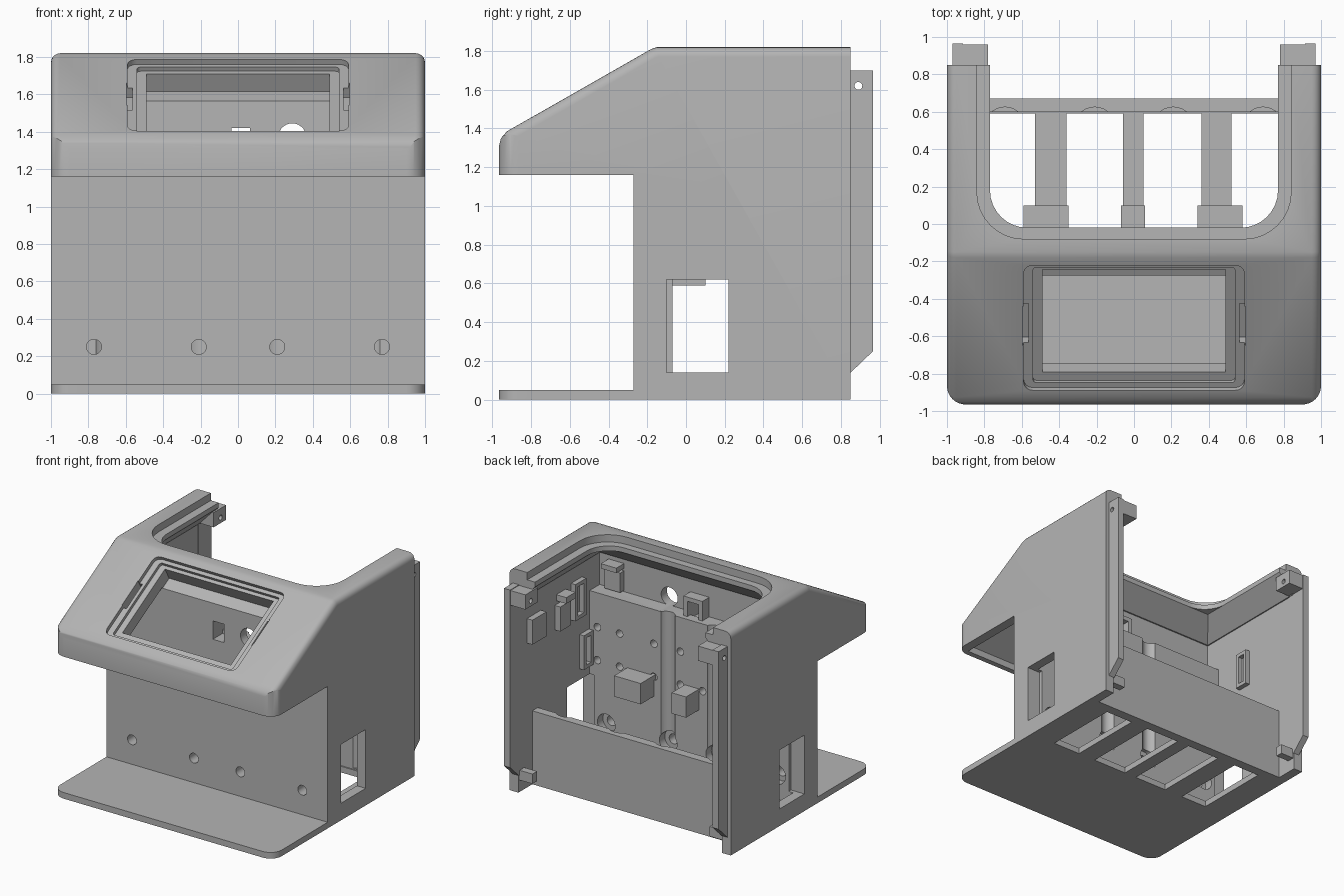
import bpy, bmesh, math
from mathutils import Matrix, Vector

if "Cube" in bpy.data.objects:
    bpy.data.objects.remove(bpy.data.objects["Cube"])

grey = bpy.data.materials.new("warm_grey_plastic")
grey.use_nodes = True
grey.diffuse_color = (0.46, 0.46, 0.46, 1)
grey.node_tree.nodes["Principled BSDF"].inputs["Base Color"].default_value = grey.diffuse_color


def make(name, bm):
    bmesh.ops.recalc_face_normals(bm, faces=bm.faces)
    mesh = bpy.data.meshes.new(name)
    bm.to_mesh(mesh)
    bm.free()
    mesh.materials.append(grey)
    obj = bpy.data.objects.new(name, mesh)
    bpy.context.scene.collection.objects.link(obj)
    return obj


def prism(points, axis, lo, hi):
    """Extrude a 2D outline along x (points are y,z) or z (points are x,y)."""
    bm = bmesh.new()
    place = (lambda p: (lo, p[0], p[1])) if axis == "x" else (lambda p: (p[0], p[1], lo))
    face = bm.faces.new([bm.verts.new(place(p)) for p in points])
    new = bmesh.ops.extrude_face_region(bm, geom=[face])["geom"]
    move = Vector((hi - lo, 0, 0) if axis == "x" else (0, 0, hi - lo))
    bmesh.ops.translate(bm, vec=move, verts=[v for v in new if isinstance(v, bmesh.types.BMVert)])
    bmesh.ops.recalc_face_normals(bm, faces=bm.faces)
    return bm


def box(name, x, y, z):
    return make(name, prism([(x[0], y[0]), (x[1], y[0]), (x[1], y[1]), (x[0], y[1])], "z", *z))


def rounded_plan(half, front, back, radius):
    """Plan outline with its two front corners rounded."""
    pts = [(half, back), (-half, back)]
    for sign, start in ((-1, math.pi), (1, 1.5 * math.pi)):
        for i in range(9):
            a = start + i * math.pi / 16
            pts.append((sign * (half - radius) + radius * math.cos(a),
                        front + radius + radius * math.sin(a)))
    return pts


def rod(name, pos, radius, depth, axis):
    bm = bmesh.new()
    bmesh.ops.create_cone(bm, cap_ends=True, segments=28, radius1=radius, radius2=radius, depth=depth)
    turn = {"x": Matrix.Rotation(math.pi / 2, 4, "Y"), "y": Matrix.Rotation(math.pi / 2, 4, "X"),
            "z": Matrix()}[axis]
    bm.transform(Matrix.Translation(pos) @ turn)
    return make(name, bm)


def carve(obj, cutter, operation="DIFFERENCE"):
    mod = obj.modifiers.new("carve", "BOOLEAN")
    mod.operation, mod.solver, mod.object = operation, "EXACT", cutter
    bpy.context.view_layer.update()
    graph = bpy.context.evaluated_depsgraph_get()
    mesh = bpy.data.meshes.new_from_object(obj.evaluated_get(graph))
    obj.modifiers.clear()
    obj.data = mesh
    bpy.data.objects.remove(cutter)


# Housing: side outline with softened roof edges and rounded front corners
outline = [(-.965, 0), (.85, 0), (.85, 1.82), (-.15, 1.82), (-.18, 1.81), (-.925, 1.385),
           (-.955, 1.35), (-.965, 1.31), (-.965, 1.16), (-.27, 1.16), (-.27, .05), (-.965, .05)]
bm = prism(outline, "x", -1, 1)
roof_edges = []
for e in bm.edges:
    a, b = (v.co for v in e.verts)
    if abs(a.x - b.x) < .01 and min(a.z, b.z) > 1.15 and min(a.y, b.y) < .84:
        if max(a.z, b.z) > 1.2:
            roof_edges.append(e)
bmesh.ops.bevel(bm, geom=roof_edges, offset=.05, segments=5, profile=.5,
                affect="EDGES", clamp_overlap=False)
housing = make("housing", bm)
carve(housing, make("plan", prism(rounded_plan(1, -.965, 1.1, .1), "z", -.1, 2)), "INTERSECT")

# Rear compartment, leaving mounting wall, floor and low back panel
carve(housing, make("rear_cavity", prism(
    [(-.07, .05), (.6, .05), (.6, .6), (.67, .6), (.67, -.1), (1, -.1), (1, 1.57),
     (-.2, 1.57), (-.2, 1.3), (-.07, 1.3)], "x", -.92, .92)))

# Tapered underside of the rim, then stepped lid opening
bm = bmesh.new()
for half, front, z in ((.92, -.2, 1.56), (.77, -.02, 1.72)):
    for x in (-half, half):
        for y in (front, 1.1):
            bm.verts.new((x, y, z))
bmesh.ops.convex_hull(bm, input=bm.verts)
carve(housing, make("rim_taper", bm))
carve(housing, make("lid_opening", prism(rounded_plan(.77, -.02, 1.1, .2), "z", 1.6, 2)))
carve(housing, make("lid_step", prism(rounded_plan(.84, -.08, 1.1, .25), "z", 1.76, 2)))

# Display bay, open underneath
carve(housing, make("display_bay", prism(
    [(-.92, 1.1), (-.92, 1.215), (-.275, 1.575), (-.275, 1.1)], "x", -.92, .92)))

# Stepped display window and side notches on the slope
slope = math.atan(.57)


def slope_cut(x, y, width, length, depth, radius):
    z = 1.385 + (y + .925) * .57
    bm = bmesh.new()
    bmesh.ops.create_cube(bm, size=1)
    bmesh.ops.scale(bm, vec=(width, length, depth * 2), verts=bm.verts)
    if radius:
        upright = [e for e in bm.edges if abs(e.verts[0].co.z - e.verts[1].co.z) > .01]
        bmesh.ops.bevel(bm, geom=upright, offset=radius, segments=4, profile=.5, affect="EDGES")
    bm.transform(Matrix.Translation((x, y, z)) @ Matrix.Rotation(slope, 4, "X"))
    carve(housing, make("slope_cutter", bm))


slope_cut(0, -.555, 1.18, .77, .03, .05)
slope_cut(0, -.555, 1.08, .71, .055, .02)
slope_cut(0, -.545, .98, .63, .165, 0)
for side in (-1, 1):
    slope_cut(side * .58, -.545, .03, .24, .09, 0)

# Side access windows
for side in (-1, 1):
    xs = sorted((side * .88, side * 1.1))
    carve(housing, box("access_cutter", xs, (-.1, .22), (.14, .62)))

# Floor slots
for xs in ((-.77, -.53), (-.36, -.06), (.05, .36), (.52, .77)):
    carve(housing, box("slot_cutter", xs, (-.05, .59), (-.1, .1)))

# Vertical grooves, front bolt holes with counterbores, and small screw holes
for side in (-1, 1):
    carve(housing, rod("groove_cutter", (side * .21, -.04, .78), .07, 1.2, "z"))
    for x in (.21, .69):
        carve(housing, rod("scallop_cutter", (side * x, .515, .41), .11, .7, "z"))
    for x in (.21, .77):
        carve(housing, rod("bolt_cutter", (side * x, -.2, .25), .04, .4, "y"))
        carve(housing, rod("counterbore_cutter", (side * x, -.08, .25), .08, .12, "y"))
    for x in (.1, .34, .65, .85):
        for z in (.75, 1.02):
            carve(housing, rod("screw_cutter", (side * x, -.08, z), .03, .12, "y"))

# Cable hole and switch opening in the upper divider
carve(housing, rod("cable_cutter", (.29, -.23, 1.37), .075, .3, "y"))
carve(housing, box("switch_cutter", (-.035, .065), (-.35, -.15), (1.27, 1.42)))
parts = [housing]


def frame(name, centre, size, bar, hole_axis):
    """Raised rectangular frame with an opening along the given axis."""
    spans = [(c - s / 2, c + s / 2) for c, s in zip(centre, size)]
    obj = box(name, *spans)
    inner = [(lo - .1, hi + .1) if i == hole_axis else (lo + bar, hi - bar)
             for i, (lo, hi) in enumerate(spans)]
    carve(obj, box("frame_cutter", *inner))
    parts.append(obj)


frame("switch_frame", (.015, -.16, 1.345), (.17, .1, .23), .035, 1)
frame("right_wall_clip", (-.905, .25, 1.15), (.05, .12, .3), .03, 0)
frame("left_wall_clip_middle", (.905, .1, 1.3), (.05, .14, .3), .03, 0)
frame("left_wall_clip_low", (.905, .0, .85), (.05, .12, .28), .03, 0)

# Inner wall brackets
for name, x, y, z in (
        ("left_bracket_rear", (.87, .93), (.56, .74), (1.18, 1.38)),
        ("left_bracket_front", (.87, .93), (.24, .38), (1.15, 1.35)),
        ("left_bracket_cap", (.83, .93), (.24, .36), (1.38, 1.43)),
        ("corner_bracket", (.7, .84), (-.21, -.15), (1.31, 1.47)),
        ("corner_bracket_cap", (.7, .84), (-.21, -.1), (1.49, 1.53))):
    parts.append(box(name, x, y, z))

# Support hooks on the mounting wall
for name, xs in (("left_hook", (.34, .58)), ("centre_hook", (-.07, .06)), ("right_hook", (-.59, -.35))):
    parts.append(box(name, xs, (-.1, .1), (.59, .76)))

# Rear rails with top latch blocks and foot blocks
for label, side in (("right", -1), ("left", 1)):
    xs = sorted((side * .915, side * .97))
    parts.append(make(label + "_rear_rail", prism(
        [(.8, .14), (.85, .14), (.965, .25), (.965, 1.7), (.8, 1.7)], "x", *xs)))
    latch = box(label + "_latch_block", sorted((side * .78, side * .965)), (.8, .96), (1.575, 1.695))
    for part in (latch, parts[-1]):
        carve(part, rod("pin_cutter", (side * .9, .89, 1.62), .02, .4, "x"))
    parts.append(latch)
    parts.append(box(label + "_foot_block", sorted((side * .8, side * .93)), (.78, .84), (.1, .18)))

for obj in parts:
    obj.data.shade_smooth()
    obj.data.set_sharp_from_angle(angle=math.radians(28))
